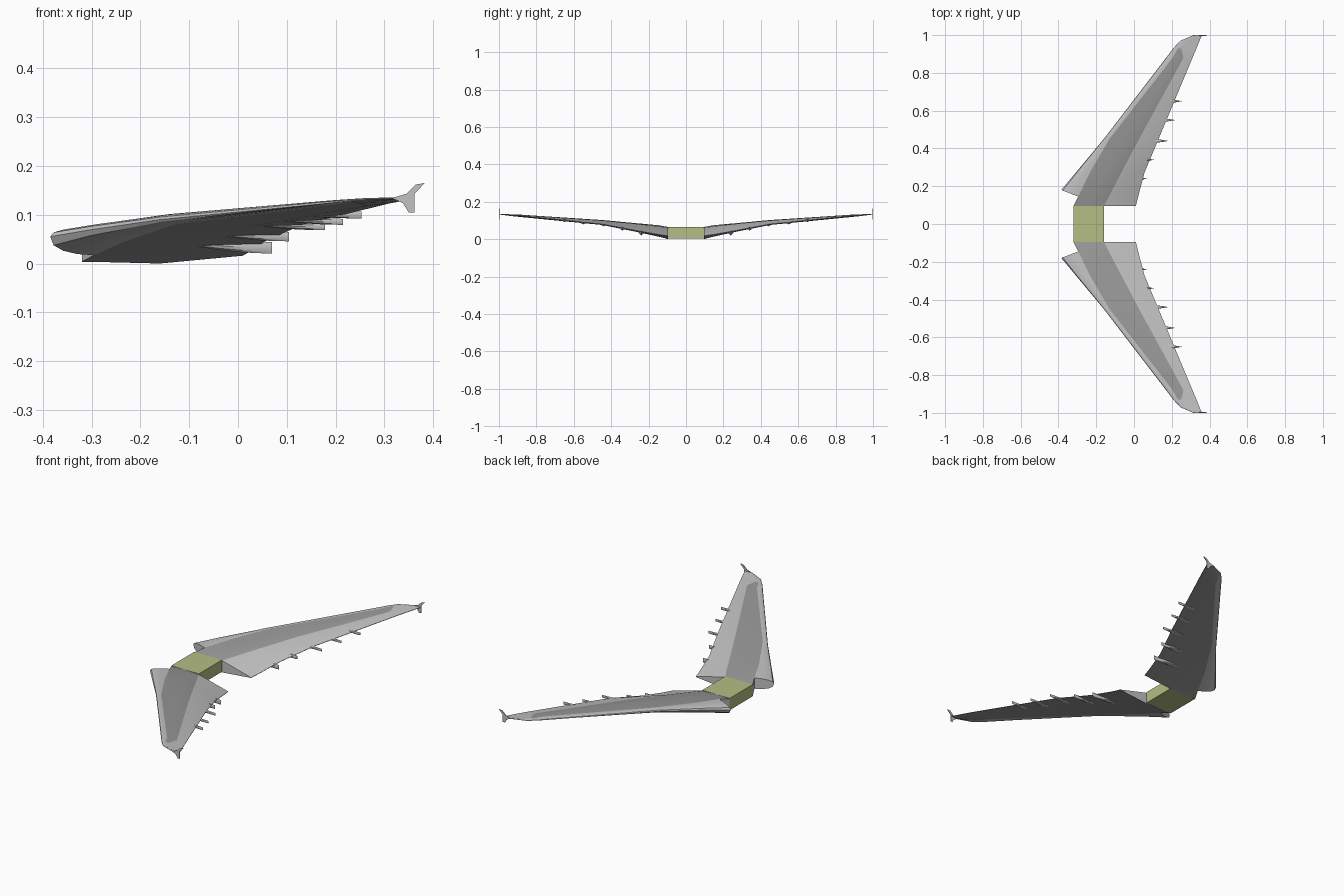
import bpy, bmesh, math

cube = bpy.data.objects.get("Cube")
if cube:
    bpy.data.objects.remove(cube)


def material(name, rgb):
    m = bpy.data.materials.new(name)
    m.use_nodes = True
    m.diffuse_color = (*rgb, 1)
    m.node_tree.nodes["Principled BSDF"].inputs["Base Color"].default_value = (*rgb, 1)
    return m


LIGHT = material("light grey", (0.54, 0.54, 0.54))
DARK = material("dark grey", (0.32, 0.32, 0.32))
OLIVE = material("pale olive", (0.46, 0.51, 0.23))


def finish(name, bm, mats, mirror=True, smooth=True):
    """Turn a bmesh into an object, mirrored across the centre line."""
    bmesh.ops.recalc_face_normals(bm, faces=bm.faces)
    mesh = bpy.data.meshes.new(name)
    bm.to_mesh(mesh)
    bm.free()
    for m in mats:
        mesh.materials.append(m)
    ob = bpy.data.objects.new(name, mesh)
    bpy.context.collection.objects.link(ob)
    if smooth:
        bpy.ops.object.select_all(action="DESELECT")
        ob.select_set(True)
        bpy.context.view_layer.objects.active = ob
        bpy.ops.object.shade_smooth_by_angle(angle=math.radians(25))
    if mirror:
        mod = ob.modifiers.new("mirror", "MIRROR")
        mod.use_axis = (False, True, False)
        mod.use_mirror_merge = False
    return ob


def loft(rings, closed=True, paint=None):
    """Skin a list of equal rings; paint(ring, segment) gives the material."""
    bm = bmesh.new()
    vs = [[bm.verts.new(p) for p in r] for r in rings]
    n = len(rings[0])
    for i in range(len(vs) - 1):
        for j in range(n if closed else n - 1):
            k = (j + 1) % n
            f = bm.faces.new((vs[i][j], vs[i][k], vs[i + 1][k], vs[i + 1][j]))
            f.material_index = paint(i, j) if paint else 0
    bm.faces.new(vs[0])
    bm.faces.new(vs[-1])
    return bm


# Wing stations: span, x of nose / panel front / panel back / trailing edge,
# then z of nose / top front / top back / trailing edge / underside
STATIONS = [
    (0.095, -0.32, -0.32, -0.16, 0.010, 0.035, 0.062, 0.062, 0.017, 0.000),
    (0.145, -0.385, -0.295, -0.133, 0.022, 0.055, 0.074, 0.068, 0.024, 0.013),
    (0.27, -0.31, -0.235, -0.068, 0.055, 0.068, 0.085, 0.082, 0.046, 0.040),
    (0.45, -0.16, -0.130, 0.027, 0.130, 0.090, 0.102, 0.100, 0.080, 0.076),
    (0.88, 0.17, 0.205, 0.262, 0.310, 0.122, 0.130, 0.130, 0.124, 0.118),
    (0.93, 0.208, 0.232, 0.250, 0.331, 0.126, 0.132, 0.132, 0.128, 0.123),
    (0.97, 0.245, 0.262, 0.280, 0.347, 0.130, 0.134, 0.134, 0.131, 0.128),
    (1.0, 0.315, 0.325, 0.335, 0.360, 0.133, 0.135, 0.135, 0.134, 0.132),
]

# Main wing: top panel in dark grey up to the tip, dark underside
body = []
for y, xn, xf, xb, xt, zn, zf, zb, zt, zu in STATIONS:
    crown = 0.05 * (zf - zu)
    body.append([(xf, y, zf),
                 ((xf + xb) / 2, y, (zf + zb) / 2 + crown),
                 (xb, y, zb),
                 (xt, y, zt + 0.001),
                 (xt, y, zt - 0.001),
                 (xb, y, zu),
                 (xf, y, zu + 0.004)])
finish("main_wing", loft(body, paint=lambda i, j: int(j in (4, 5) or (j < 2 and i < 5))),
       [LIGHT, DARK])

# Rounded leading edge, with a slanted cut at its inner end
nose = []
for i, (y, xn, xf, xb, xt, zn, zf, zb, zt, zu) in enumerate(STATIONS[1:]):
    skew = 0.035 if i == 0 else 0
    ring = []
    for a in range(9):
        ang = math.pi * a / 8
        fwd = math.sin(ang)
        low = zu + 0.004
        edge = zf if a <= 4 else low
        ring.append((xf + (xn - xf) * fwd, y + skew * fwd,
                     zn + (edge - zn) * abs(math.cos(ang)) ** 0.8))
    nose.append(ring)
finish("leading_edge", loft(nose), [LIGHT])

# Flap fairings: span, start x and z, end x, end bottom and top z
FAIRINGS = [
    (0.24, -0.15, 0.046, 0.070, 0.020, 0.044),
    (0.34, -0.10, 0.066, 0.105, 0.045, 0.064),
    (0.44, -0.01, 0.082, 0.178, 0.068, 0.081),
    (0.55, 0.03, 0.094, 0.215, 0.079, 0.091),
    (0.65, 0.05, 0.105, 0.253, 0.092, 0.106),
]
for n, (y, x0, z0, x1, zl, zh) in enumerate(FAIRINGS):
    rings = []
    for s in range(9):
        t = s / 8
        grow = math.sin(math.pi / 2 * t)
        top = z0 + (zh - z0) * t + 0.001
        bottom = z0 + (zl - z0) * grow
        width = 0.012 * min(1, 2.2 * t + 0.05) * min(1, 2.6 * (1 - t) + 0.06)
        rings.append([(x0 + (x1 - x0) * t,
                       y + width * math.cos(math.tau * a / 10),
                       (top + bottom) / 2 + (top - bottom) / 2 * math.sin(math.tau * a / 10))
                      for a in range(10)])
    finish(f"flap_fairing_{n + 1}", loft(rings), [LIGHT])

# Wingtip fence: thin plate swept up and down
FENCE = [(0.315, 0.134), (0.345, 0.143), (0.365, 0.162), (0.383, 0.165), (0.362, 0.143),
         (0.362, 0.105), (0.350, 0.105), (0.338, 0.124)]
finish("wingtip_fence", loft([[(x, y, z) for x, z in FENCE] for y in (0.996, 1.0)]),
       [LIGHT], smooth=False)

# Centre box joining the two wings
bm = bmesh.new()
bmesh.ops.create_cube(bm, size=1)
for v in bm.verts:
    v.co = (-0.24 + 0.16 * v.co.x, 0.19 * v.co.y, 0.034 + 0.062 * v.co.z)
finish("centre_box", bm, [OLIVE], mirror=False, smooth=False)
